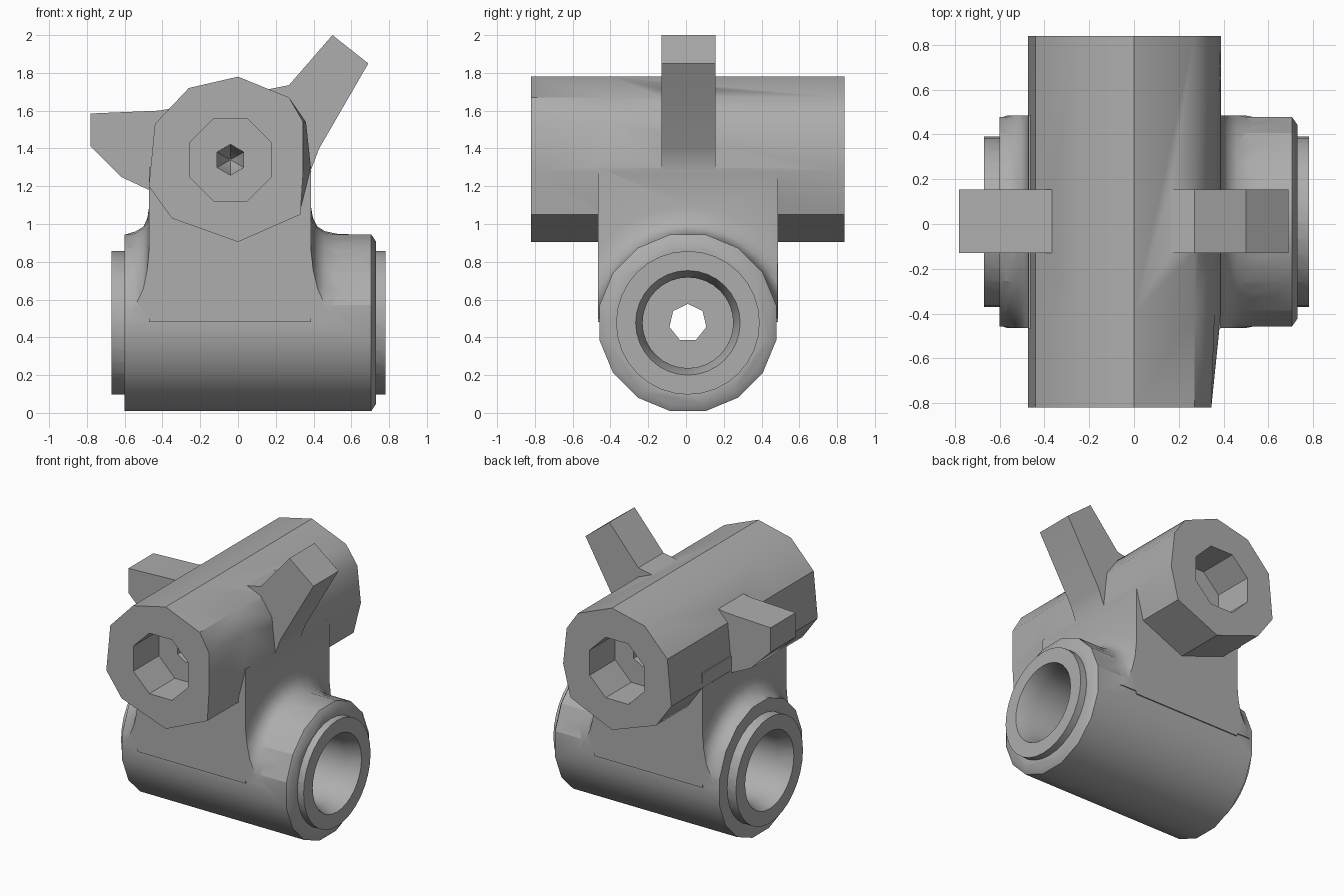
import bpy, bmesh
from math import sin, cos, pi, radians
from mathutils import Vector

default = bpy.data.objects.get("Cube")
if default:
    bpy.data.objects.remove(default, do_unlink=True)

grey = bpy.data.materials.new("plain_grey")
grey.use_nodes = True
colour = (0.42, 0.42, 0.42, 1)
grey.diffuse_color = colour
grey.node_tree.nodes["Principled BSDF"].inputs["Base Color"].default_value = colour


def finish(bm, name):
    bmesh.ops.recalc_face_normals(bm, faces=bm.faces[:])
    bmesh.ops.triangulate(bm, faces=[f for f in bm.faces if len(f.verts) == 4])
    mesh = bpy.data.meshes.new(name)
    bm.to_mesh(mesh)
    bm.free()
    mesh.materials.append(grey)
    obj = bpy.data.objects.new(name, mesh)
    bpy.context.collection.objects.link(obj)
    return obj


def loft(name, rings):
    """Join rings of points into a capped solid."""
    bm = bmesh.new()
    loops = [[bm.verts.new(p) for p in ring] for ring in rings]
    for a, b in zip(loops, loops[1:]):
        for i in range(len(a)):
            j = (i + 1) % len(a)
            bm.faces.new((a[i], a[j], b[j], b[i]))
    bm.faces.new(loops[0])
    bm.faces.new(loops[-1])
    return finish(bm, name)


def prism(name, outline, y0, y1):
    return loft(name, [[(x, y, z) for x, z in outline] for y in (y0, y1)])


def lathe(name, profile, sides, axis, centre, turn=0.0):
    """Revolve (position, radius) pairs about the x or y axis."""
    rings = []
    for t, r in profile:
        ring = []
        for i in range(sides):
            a = turn + 2 * pi * i / sides
            u, v = r * cos(a), r * sin(a)
            p = Vector((t, u, v)) if axis == "x" else Vector((u, t, v))
            ring.append(p + Vector(centre))
        rings.append(ring)
    return loft(name, rings)


def combine(target, tool, operation):
    mod = target.modifiers.new(operation.lower(), "BOOLEAN")
    mod.operation = operation
    mod.solver = "EXACT"
    mod.object = tool
    bpy.context.view_layer.objects.active = target
    bpy.ops.object.modifier_apply(modifier=mod.name)
    bpy.data.objects.remove(tool, do_unlink=True)


LOWER = (0, 0.01, 0.477)
UPPER = (-0.04, 0, 1.34)

# Lower cross tube
body = lathe("pipe_fitting_body", [(-0.6, 0.477), (0.705, 0.477), (0.73, 0.44)],
             16, "x", LOWER, pi / 16)

# Stepped end collars
collars = lathe("end_collars", [(-0.67, 0.38), (0.78, 0.38)], 32, "x", LOWER)

# Upper tube, slightly narrowed at its front right
outline = [(0, 1.78), (-0.26, 1.72), (-0.44, 1.53), (-0.472, 1.2), (-0.35, 1.03),
           (0, 0.905), (0.33, 1.05), (0.388, 1.28), (0.36, 1.54), (0.27, 1.67)]
upper = loft("upper_tube", [
    [(min(x, 0.345), -0.82, z) for x, z in outline],
    [(x, -0.4, z) for x, z in outline],
    [(x, 0.84, z) for x, z in outline]])

# Web between the tubes
web = prism("web", [(-0.47, 0.48), (0.386, 0.48), (0.386, 1.3), (-0.47, 1.3)], -0.466, 0.486)

# Curved fillets where the web meets the lower tube
fillet = lathe("web_fillet", [
    (-0.598, 0.466), (-0.54, 0.485), (-0.5, 0.51), (-0.48, 0.555), (-0.465, 0.65),
    (0.38, 0.65), (0.397, 0.555), (0.42, 0.51), (0.46, 0.485), (0.53, 0.47), (0.7, 0.466)],
    32, "x", LOWER)
limit = prism("fillet_limit", [(-0.7, 0.5), (0.72, 0.5), (0.72, 1.3), (-0.7, 1.3)], -0.465, 0.485)
combine(fillet, limit, "INTERSECT")

# Two side lugs
right_lug = prism("right_lug", [(-0.78, 1.585), (-0.78, 1.41), (-0.62, 1.25), (-0.46, 1.175),
                                (-0.3, 1.3), (-0.3, 1.62), (-0.42, 1.6)], -0.13, 0.155)
left_lug = prism("left_lug", [(0.5, 2.0), (0.69, 1.85), (0.43, 1.4), (0.38, 1.27),
                              (0.1, 1.4), (0.1, 1.7), (0.17, 1.715), (0.27, 1.735)], -0.13, 0.155)

for part in (collars, web, fillet, upper, right_lug, left_lug):
    combine(body, part, "UNION")

# Lower bores with chamfered mouths, joined by a small hole
for near, mouth, floor in ((-0.67, -0.72, -0.12), (0.78, 0.83, 0.22)):
    inner = near + (0.1 if near < 0 else -0.1)
    bore = lathe("bore_cutter", [(mouth, 0.295), (inner, 0.24), (floor, 0.24)], 32, "x", LOWER)
    combine(body, bore, "DIFFERENCE")
hole = lathe("hole_cutter", [(-0.3, 0.1), (0.4, 0.1)], 7, "x", LOWER, pi / 2)
combine(body, hole, "DIFFERENCE")

# Faceted sockets with pointed pilot holes in both upper ends
for mouth, floor, tip in ((-0.9, -0.53, -0.33), (0.9, 0.55, 0.35)):
    socket = lathe("socket_cutter", [(mouth, 0.235), (floor, 0.235)], 8, "y", UPPER, pi / 8)
    combine(body, socket, "DIFFERENCE")
    edge = floor + (-0.05 if floor < 0 else 0.05)
    pilot = lathe("pilot_cutter", [(edge, 0.082), (floor + (tip - floor) * 0.5, 0.08),
                                   (tip, 0.006)], 6, "y", UPPER, pi / 6)
    combine(body, pilot, "DIFFERENCE")

# Smooth tubes, crisp edges
bpy.ops.object.select_all(action="DESELECT")
body.select_set(True)
bpy.context.view_layer.objects.active = body
bpy.ops.object.shade_smooth_by_angle(angle=radians(35))
